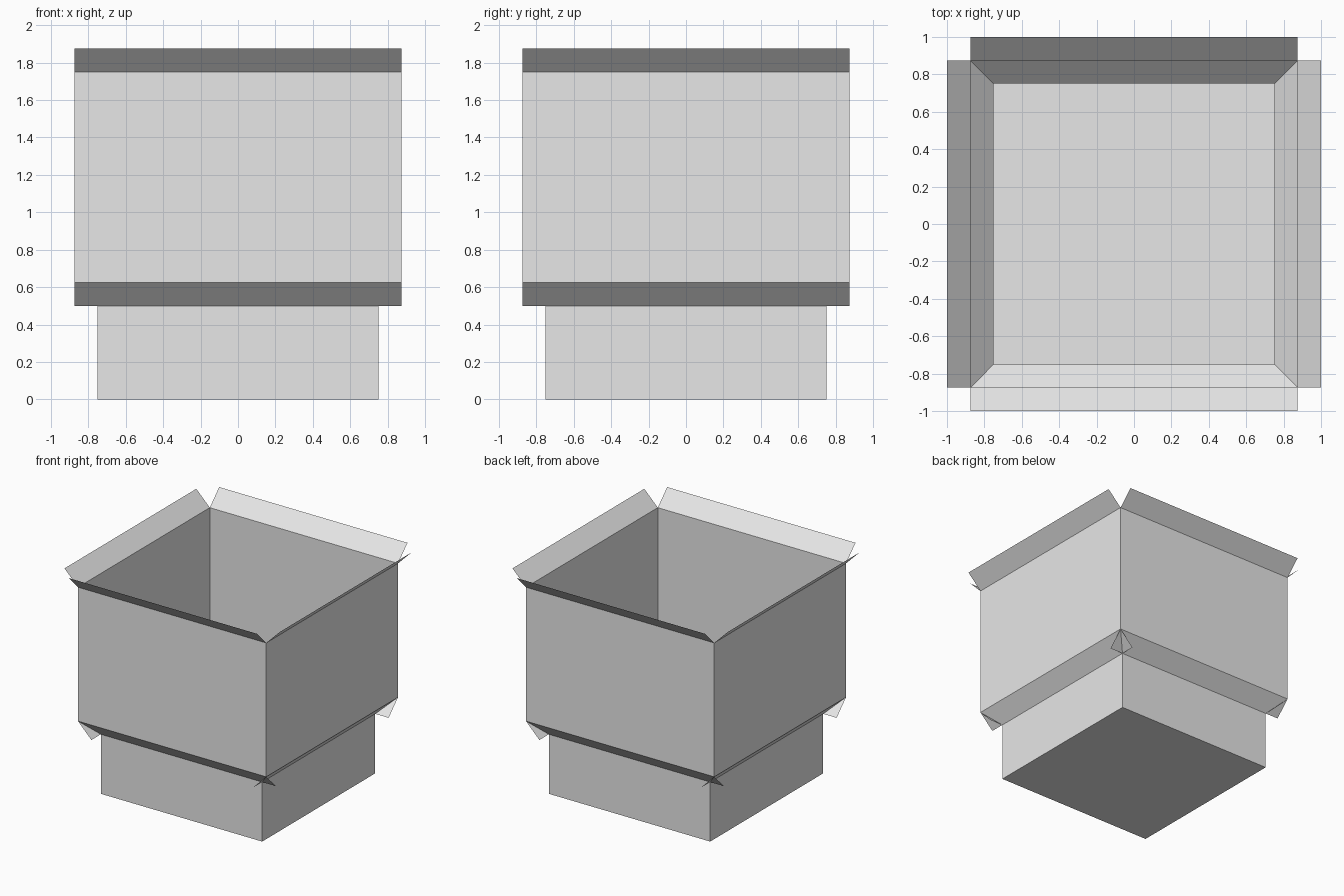
import bpy
from math import pi
from mathutils import Matrix

cube = bpy.data.objects.get("Cube")
if cube:
    bpy.data.objects.remove(cube, do_unlink=True)

# One plain grey for the whole model
grey = bpy.data.materials.new("plain_grey")
colour = (0.8, 0.8, 0.8, 1.0)
grey.use_nodes = True
grey.diffuse_color = colour
grey.node_tree.nodes["Principled BSDF"].inputs["Base Color"].default_value = colour


def add_sheet(name, corners, turn=0.0):
    """Single flat sheet, turned about the vertical axis."""
    mesh = bpy.data.meshes.new(name)
    mesh.from_pydata(corners, [], [range(len(corners))])
    mesh.transform(Matrix.Rotation(turn, 4, "Z"))
    mesh.materials.append(grey)
    obj = bpy.data.objects.new(name, mesh)
    bpy.context.collection.objects.link(obj)


def add_panel(name, half_width, bottom, top, turn):
    """Front-facing panel between two (distance from centre, height) edges."""
    (d0, z0), (d1, z1) = bottom, top
    w = half_width
    add_sheet(name, [(-w, -d0, z0), (w, -d0, z0), (w, -d1, z1), (-w, -d1, z1)], turn)


INNER, OUTER, RIM = 0.75, 0.875, 1.0

# Four sides: base wall, inward sloping skirt, upper wall, outward sloping rim
for i, side in enumerate(("front", "left", "back", "right")):
    turn = i * pi / 2
    add_panel(side + "_base_wall", INNER, (INNER, 0), (INNER, 0.5), turn)
    add_panel(side + "_skirt_flap", OUTER, (INNER, 0.5), (OUTER, 0.625), turn)
    add_panel(side + "_upper_wall", OUTER, (OUTER, 0.625), (OUTER, 1.75), turn)
    add_panel(side + "_rim_flap", OUTER, (OUTER, 1.75), (RIM, 1.875), turn)

# Floor, facing down
s = INNER
add_sheet("floor", [(-s, -s, 0), (-s, s, 0), (s, s, 0), (s, -s, 0)])
